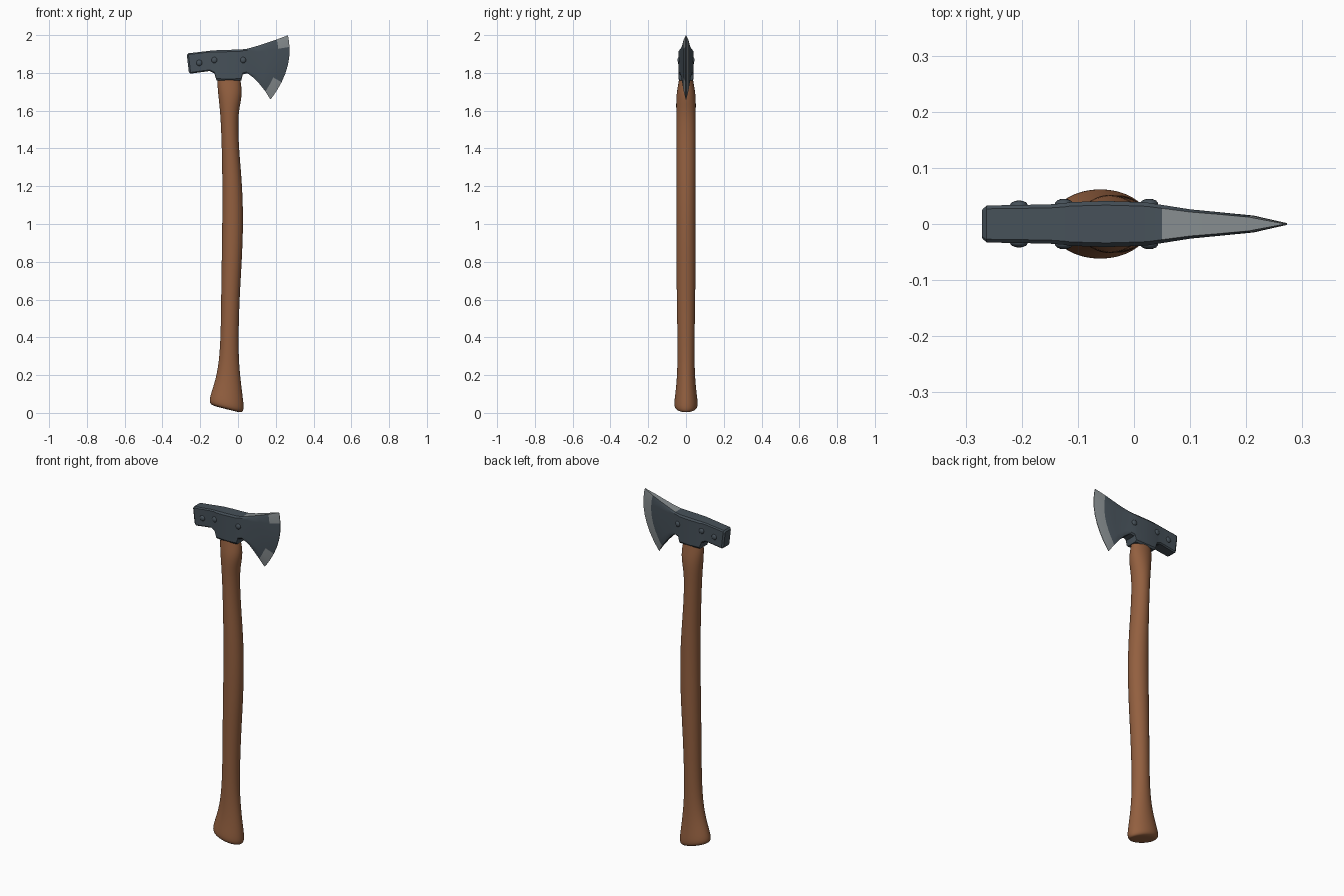
import bpy, bmesh
from math import cos, sin, pi, radians

cube = bpy.data.objects.get("Cube")
if cube:
    bpy.data.objects.remove(cube, do_unlink=True)


def material(name, rgb):
    m = bpy.data.materials.new(name)
    m.use_nodes = True
    m.diffuse_color = (*rgb, 1)
    m.node_tree.nodes["Principled BSDF"].inputs["Base Color"].default_value = (*rgb, 1)
    return m


wood = material("brown wood", (0.29, 0.115, 0.05))
steel = material("dark steel", (0.062, 0.082, 0.1))
bright = material("ground edge steel", (0.24, 0.265, 0.275))


def finish(bm, name, mats, angle=None):
    bmesh.ops.recalc_face_normals(bm, faces=bm.faces)
    mesh = bpy.data.meshes.new(name)
    bm.to_mesh(mesh)
    bm.free()
    for m in mats:
        mesh.materials.append(m)
    ob = bpy.data.objects.new(name, mesh)
    bpy.context.collection.objects.link(ob)
    if angle:
        bpy.ops.object.select_all(action="DESELECT")
        bpy.context.view_layer.objects.active = ob
        ob.select_set(True)
        bpy.ops.object.shade_smooth_by_angle(angle=radians(angle))
    return ob


# Handle: lofted ovals; the last value tilts the ring so the butt is slanted
SECTIONS = [  # z, left x, right x, half depth, tilt
    (0.018, -0.115, 0.005, 0.035, 0.03), (0.022, -0.142, 0.022, 0.055, 0.04),
    (0.04, -0.156, 0.034, 0.066, 0.04), (0.1, -0.14, 0.026, 0.057, 0.03),
    (0.2, -0.112, 0.011, 0.047, 0), (0.34, -0.093, 0.001, 0.045, 0),
    (0.6, -0.09, 0.008, 0.049, 0), (0.8, -0.087, 0.021, 0.052, 0),
    (1.0, -0.084, 0.029, 0.052, 0), (1.2, -0.083, 0.024, 0.052, 0),
    (1.4, -0.086, 0.005, 0.051, 0), (1.55, -0.092, 0.0, 0.051, 0),
    (1.62, -0.098, 0.009, 0.053, 0), (1.69, -0.106, 0.024, 0.052, 0),
    (1.76, -0.112, 0.014, 0.037, 0), (1.86, -0.1, 0.0, 0.025, 0)]
SIDES = 20
bm = bmesh.new()
rings = []
for z, xl, xr, depth, tilt in SECTIONS:
    ring = []
    for i in range(SIDES):
        a = 2 * pi * i / SIDES
        ring.append(bm.verts.new(((xl + xr) / 2 + (xr - xl) / 2 * cos(a),
                                  depth * sin(a), z - tilt / 2 * cos(a))))
    rings.append(ring)
for r, s in zip(rings, rings[1:]):
    for i in range(SIDES):
        j = (i + 1) % SIDES
        bm.faces.new((r[i], r[j], s[j], s[i]))
bm.faces.new(rings[0])
bm.faces.new(rings[-1])
handle = finish(bm, "handle", [wood], 60)
sub = handle.modifiers.new("rounding", "SUBSURF")
sub.levels = sub.render_levels = 2

# Axe head: stations from poll to cutting edge, each running from top to bottom
STATIONS = [  # top x, top z, bottom x, bottom z, forward bulge, half thickness
    (-0.271, 1.895, -0.26, 1.802, 0, 0.026), (-0.263, 1.904, -0.25, 1.796, 0, 0.033),
    (-0.2, 1.911, -0.2, 1.803, 0, 0.034), (-0.15, 1.917, -0.15, 1.81, 0, 0.035),
    (-0.125, 1.919, -0.125, 1.797, 0, 0.037), (-0.113, 1.92, -0.114, 1.76, 0, 0.039),
    (-0.05, 1.922, -0.05, 1.758, 0, 0.041), (0.012, 1.924, 0.017, 1.76, 0, 0.039),
    (0.025, 1.925, 0.025, 1.792, 0, 0.038), (0.05, 1.928, 0.05, 1.798, 0, 0.034),
    (0.1, 1.942, 0.085, 1.772, 0.006, 0.026), (0.15, 1.958, 0.115, 1.74, 0.015, 0.021),
    (0.205, 1.977, 0.145, 1.702, 0.032, 0.015), (0.264, 1.999, 0.172, 1.659, 0.043, 0.0015)]
ROWS = [0, 0.06, 0.18, 0.32, 0.46, 0.6, 0.73, 0.85, 0.94, 1]
bm = bmesh.new()
grid = {-1: [], 1: []}
for side in grid:
    for xt, zt, xb, zb, bulge, half in STATIONS:
        column = []
        for t in ROWS:
            rim = 0.82 if t in (0, 1) else 1
            column.append(bm.verts.new((xt + (xb - xt) * t + 4 * bulge * t * (1 - t),
                                        side * half * rim, zt + (zb - zt) * t)))
        grid[side].append(column)
last = len(STATIONS) - 2
end = len(ROWS) - 1
for side, cols in grid.items():
    for i in range(last + 1):
        for j in range(end):
            f = bm.faces.new((cols[i][j], cols[i + 1][j], cols[i + 1][j + 1], cols[i][j + 1]))
            # The back is ground along the whole edge, the front at its corners
            f.material_index = int(i == last and (side > 0 or j < 2 or j > end - 4))
front, back = grid[-1], grid[1]
for i in range(last + 1):
    for j in (0, end):
        f = bm.faces.new((front[i][j], front[i + 1][j], back[i + 1][j], back[i][j]))
        f.material_index = int((j == 0 and STATIONS[i][0] > 0.04) or i == last)
for i in (0, last + 1):
    for j in range(end):
        f = bm.faces.new((front[i][j], front[i][j + 1], back[i][j + 1], back[i][j]))
        f.material_index = int(i > 0)
finish(bm, "axe_head", [steel, bright], 28)

# Domed rivets on both cheeks
for n, (x, z, y) in enumerate([(-0.205, 1.853, 0.033), (-0.125, 1.868, 0.036), (0.027, 1.868, 0.036)]):
    for label, side in (("front", -1), ("back", 1)):
        bm = bmesh.new()
        bmesh.ops.create_uvsphere(bm, u_segments=14, v_segments=8, radius=1)
        for v in bm.verts:
            v.co = (x + v.co.x * 0.016, side * y + v.co.y * 0.009, z + v.co.z * 0.016)
        finish(bm, f"{label}_rivet_{n + 1}", [steel], 60)
